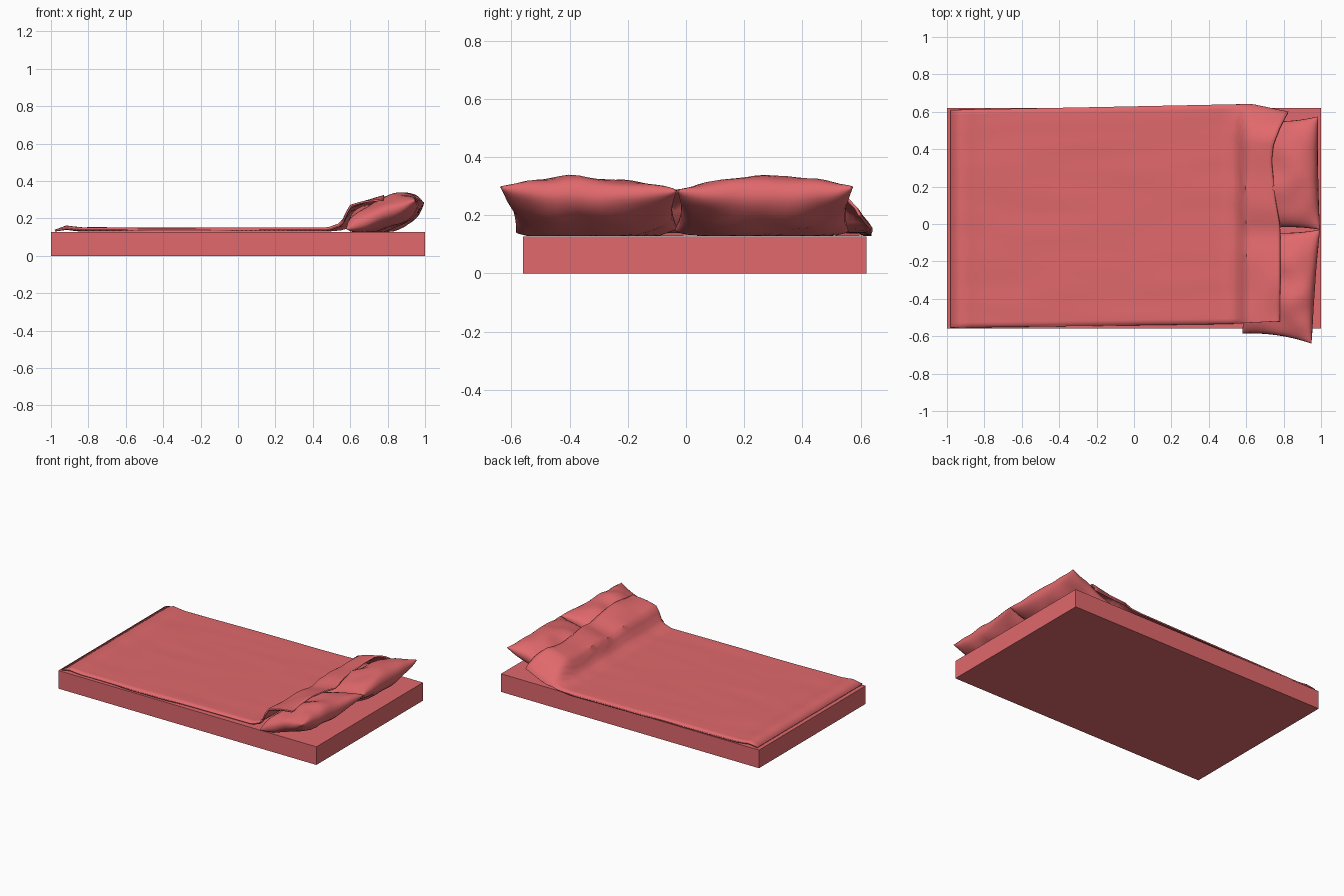
import bpy, bmesh, math
from mathutils import Vector, noise

if "Cube" in bpy.data.objects:
    bpy.data.objects.remove(bpy.data.objects["Cube"])

mat = bpy.data.materials.new("red_fabric")
mat.diffuse_color = (0.75, 0.14, 0.15, 1)
mat.use_nodes = True
mat.node_tree.nodes["Principled BSDF"].inputs["Base Color"].default_value = mat.diffuse_color


def make_object(name, bm, smooth=None):
    bmesh.ops.recalc_face_normals(bm, faces=bm.faces)
    me = bpy.data.meshes.new(name)
    bm.to_mesh(me)
    bm.free()
    ob = bpy.data.objects.new(name, me)
    bpy.context.collection.objects.link(ob)
    me.materials.append(mat)
    if smooth:
        bpy.context.view_layer.objects.active = ob
        ob.select_set(True)
        bpy.ops.object.shade_smooth_by_angle(angle=math.radians(smooth))
        ob.select_set(False)
    return ob


def lerp(points, t):
    # piecewise linear lookup
    if t <= points[0][0]:
        return points[0][1]
    for (a, va), (b, vb) in zip(points, points[1:]):
        if t <= b:
            return va + (vb - va) * (t - a) / (b - a)
    return points[-1][1]


def grid(bm, nu, nv, func):
    vs = [[bm.verts.new(func(i / nu, j / nv)) for j in range(nv + 1)]
          for i in range(nu + 1)]
    for i in range(nu):
        for j in range(nv):
            bm.faces.new((vs[i][j], vs[i + 1][j], vs[i + 1][j + 1], vs[i][j + 1]))


# Mattress slab
bm = bmesh.new()
bmesh.ops.create_cube(bm, size=1)
for v in bm.verts:
    v.co = (v.co.x * 2, v.co.y * 1.18 + 0.03, (v.co.z + 0.5) * 0.127)
make_object("mattress", bm)


# Pillows: two puffed sheets sharing a pinched seam, resting on the mattress
def pillow(name, corners, seed):
    fl, bl, br, fr = [Vector(c) for c in corners]
    normal = (bl - fl).cross(fr - fl).normalized()
    if normal.z < 0:
        normal = -normal
    bm = bmesh.new()
    for side in (1, -1):
        def point(a, b):
            u, v = -math.cos(a * math.pi), -math.cos(b * math.pi)
            # seams bow inward slightly between the corners
            s = (u * (1 - 0.05 * (1 - v * v)) + 1) / 2
            t = (v * (1 - 0.06 * (1 - u * u)) + 1) / 2
            p = fl.lerp(bl, s).lerp(fr.lerp(br, s), t)
            puff = (max(0, 1 - u * u) * max(0, 1 - v * v)) ** 0.42
            wob = noise.noise(p * 6 + Vector((seed, 0, 0)))
            p += normal * side * puff * (0.088 + 0.02 * wob)
            p.z += 0.012 * noise.noise(Vector((p.x * 9, p.y * 9, seed)))
            p.z = max(p.z, 0.128)
            return p
        grid(bm, 18, 24, point)
    bmesh.ops.remove_doubles(bm, verts=bm.verts, dist=0.0005)
    make_object(name, bm, 50)


pillow("pillow_near", [(0.58, -0.585, 0.145), (0.95, -0.64, 0.295),
                       (0.995, -0.03, 0.285), (0.60, -0.03, 0.15)], 3)
pillow("pillow_far", [(0.60, -0.04, 0.15), (0.995, -0.03, 0.285),
                      (0.985, 0.575, 0.295), (0.61, 0.56, 0.145)], 8)

# Blanket: flat over the bed, rising over the pillows, drooping at the far side
head_edge = [(0, 0.78), (0.45, 0.78), (0.57, 0.755), (0.75, 0.735),
             (0.83, 0.745), (0.92, 0.78), (1, 0.825)]
near_edge = [(-0.98, -0.555), (0.5, -0.535), (0.78, -0.52)]
far_edge = [(-0.98, 0.61), (-0.2, 0.625), (0.63, 0.642), (0.83, 0.60)]
rise = [(0.48, 0), (0.55, 0.025), (0.595, 0.115), (0.68, 0.14), (0.78, 0.165)]
far_drop = [(0.46, 1), (0.54, 0.75), (0.58, 0.5), (0.645, 0.12)]
foot = [(-0.98, -0.012), (-0.965, 0.006), (-0.93, 0.012), (-0.84, 0)]


def blanket_point(a, b):
    u = a ** 0.8
    v = 0.5 - 0.5 * math.cos(b * math.pi)
    x = -0.98 + (lerp(head_edge, v) + 0.98) * u
    y0, y1 = lerp(near_edge, x), lerp(far_edge, x)
    y = y0 + (y1 - y0) * v
    dip = 1 - 0.14 * math.exp(-((y + 0.03) / 0.07) ** 2)
    lift = lerp(rise, x) * lerp(far_drop, y) * dip
    z = 0.150 + lift + lerp(foot, x)
    z += 0.004 * noise.noise(Vector((x * 2, y * 9, 1)))
    z += lift * 0.12 * noise.noise(Vector((x * 5, y * 5, 4)))
    # hem rolls down on to the mattress
    hem = max(0, 1 - min(v, 1 - v) / 0.012)
    if x < 0.56 or y > 0.4:
        z -= 0.012 * hem
    return Vector((x, y, max(z, 0.139)))


bm = bmesh.new()
grid(bm, 64, 40, blanket_point)
blanket = make_object("blanket", bm, 40)
if sum(p.normal.z for p in blanket.data.polygons) < 0:
    blanket.data.flip_normals()
mod = blanket.modifiers.new("thickness", 'SOLIDIFY')
mod.thickness = 0.010
mod.offset = -1
